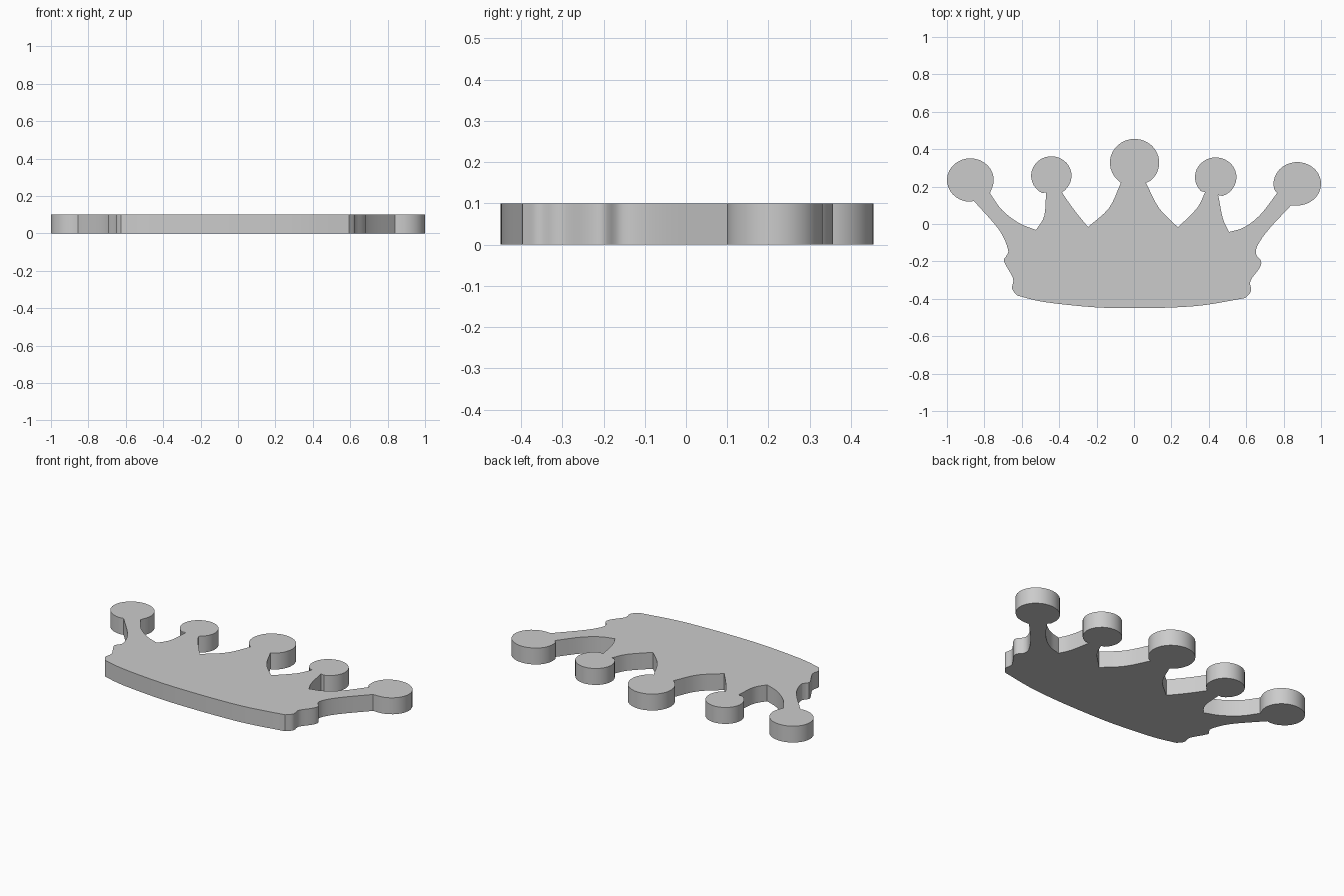
import bpy, bmesh, math
from mathutils import Vector

if "Cube" in bpy.data.objects:
    bpy.data.objects.remove(bpy.data.objects["Cube"])

THICK = 0.10


def smooth_run(points, steps=4):
    """Catmull-Rom curve through the points, corners kept at both ends."""
    p = [Vector(q) for q in points]
    p = [2 * p[0] - p[1]] + p + [2 * p[-1] - p[-2]]
    out = []
    for a, b, c, d in zip(p, p[1:], p[2:], p[3:]):
        for i in range(steps):
            t = i / steps
            out.append(0.5 * (2 * b + (c - a) * t + (2 * a - 5 * b + 4 * c - d) * t * t
                              + (3 * b - a - 3 * c + d) * t ** 3))
    return out + [p[-2]]


def ball_arc(ball, start, end, steps=28):
    """Counter-clockwise arc round a ball, between two stem junctions."""
    cx, cy, rx, ry = ball
    a0 = math.atan2((start[1] - cy) / ry, (start[0] - cx) / rx)
    a1 = math.atan2((end[1] - cy) / ry, (end[0] - cx) / rx)
    if a1 <= a0:
        a1 += 2 * math.pi
    angles = [a0 + (a1 - a0) * i / steps for i in range(1, steps)]
    return [Vector((cx + rx * math.cos(a), cy + ry * math.sin(a))) for a in angles]


# Band: each side with its lumps, and the bowed bottom edge
left_side = [(-.856, .123), (-.722, -.03), (-.674, -.134), (-.682, -.17), (-.695, -.2),
             (-.647, -.29), (-.652, -.345), (-.626, -.382)]
bottom = [(-.626, -.382), (-.48, -.417), (-.214, -.445), (0, -.45), (.187, -.447),
          (.374, -.434), (.594, -.396)]
right_side = [(.594, -.396), (.626, -.358), (.622, -.305), (.668, -.24), (.68, -.2),
              (.652, -.16), (.663, -.11), (.722, -.027), (.84, .10)]

# Valleys between spikes, right to left, each half a smooth run
valleys = [
    ([(.765, .165), (.674, .048), (.588, -.018), (.508, -.043)],
     [(.508, -.043), (.476, .027), (.45, .155)]),
    ([(.38, .17), (.337, .085), (.235, -.018)],
     [(.235, -.018), (.134, .085), (.064, .22)]),
    ([(-.07, .22), (-.134, .085), (-.246, -.016)],
     [(-.246, -.016), (-.32, .075), (-.385, .168)]),
    ([(-.47, .168), (-.48, .043), (-.524, -.032)],
     [(-.524, -.032), (-.615, .005), (-.706, .075), (-.77, .165)]),
]

# Balls on the spike tips, right to left: centre and radii
balls = [(.873, .215, .127, .116), (.437, .25, .111, .106), (.003, .328, .132, .127),
         (-.442, .258, .108, .104), (-.875, .235, .125, .116)]

# Join the runs and arcs into one outline
outline = smooth_run(left_side) + smooth_run(bottom)[1:] + smooth_run(right_side)[1:]
for ball, (down, up) in zip(balls, valleys):
    outline += ball_arc(ball, outline[-1], down[0])
    outline += smooth_run(down) + smooth_run(up)[1:]
outline += ball_arc(balls[-1], outline[-1], outline[0])

# Crown plate: extrude the outline upward
bm = bmesh.new()
base = bm.faces.new([bm.verts.new((p.x, p.y, 0)) for p in outline])
top = bmesh.ops.extrude_face_region(bm, geom=[base])["geom"]
bmesh.ops.translate(bm, vec=(0, 0, THICK),
                    verts=[g for g in top if isinstance(g, bmesh.types.BMVert)])
bmesh.ops.triangulate(bm, faces=[f for f in bm.faces if len(f.verts) > 4])
bmesh.ops.recalc_face_normals(bm, faces=bm.faces)
mesh = bpy.data.meshes.new("crown_plate")
bm.to_mesh(mesh)
bm.free()
crown = bpy.data.objects.new("crown_plate", mesh)
bpy.context.collection.objects.link(crown)

bpy.context.view_layer.objects.active = crown
crown.select_set(True)
bpy.ops.object.shade_smooth_by_angle(angle=math.radians(30))
